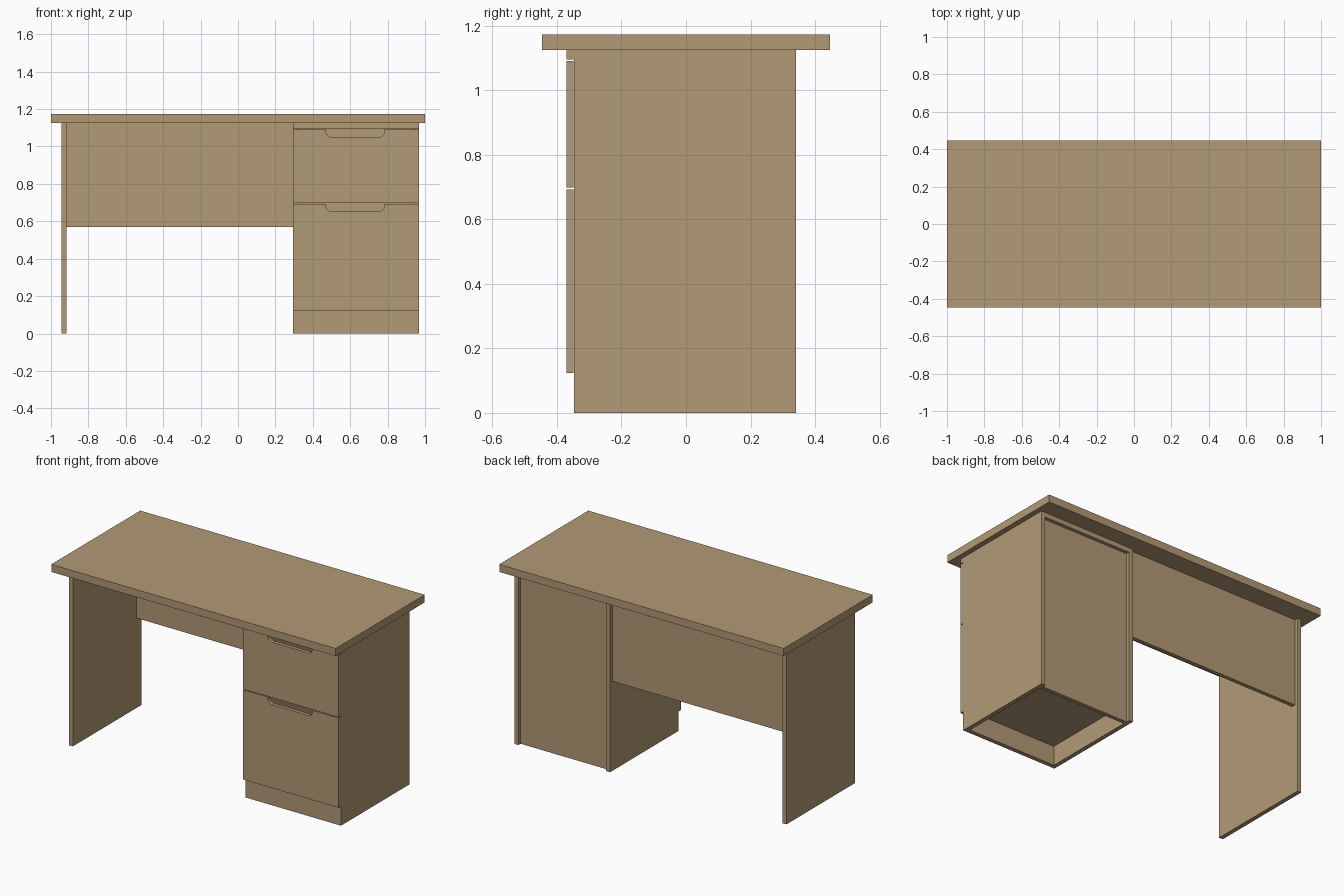
import bpy, bmesh, math

if "Cube" in bpy.data.objects:
    bpy.data.objects.remove(bpy.data.objects["Cube"])

wood = bpy.data.materials.new("light_wood")
wood.diffuse_color = (0.45, 0.32, 0.178, 1)
wood.use_nodes = True
wood.node_tree.nodes["Principled BSDF"].inputs["Base Color"].default_value = wood.diffuse_color


def finish(name, bm):
    bmesh.ops.recalc_face_normals(bm, faces=bm.faces)
    me = bpy.data.meshes.new(name)
    bm.to_mesh(me)
    bm.free()
    me.materials.append(wood)
    ob = bpy.data.objects.new(name, me)
    bpy.context.collection.objects.link(ob)
    return ob


def board(name, x, y, z):
    bm = bmesh.new()
    bmesh.ops.create_cube(bm, size=1)
    for v in bm.verts:
        for i, (a, b) in enumerate((x, y, z)):
            v.co[i] = a if v.co[i] < 0 else b
    return finish(name, bm)


def drawer_front(name, z0, z1):
    # front outline with a rounded grip notch in the top edge
    xa, xb, na, nb, depth, r = XL, XR, 0.47, 0.783, 0.04, 0.03
    pts = [(xa, z0), (xb, z0), (xb, z1), (nb, z1)]
    zc = z1 - depth + r
    for k in range(7):
        a = math.radians(-15 * k)
        pts.append((nb - r + r * math.cos(a), zc + r * math.sin(a)))
    for k in range(7):
        a = math.radians(-90 - 15 * k)
        pts.append((na + r + r * math.cos(a), zc + r * math.sin(a)))
    pts += [(na, z1), (xa, z1)]
    bm = bmesh.new()
    f = bm.faces.new([bm.verts.new((x, YD, z)) for x, z in pts])
    ext = bmesh.ops.extrude_face_region(bm, geom=[f])
    for g in ext["geom"]:
        if isinstance(g, bmesh.types.BMVert):
            g.co.y = YF - 0.001
    return finish(name, bm)


T = 0.027                       # board thickness
XL, XR = 0.295, 0.967           # cabinet sides
YD, YF, YB = -0.371, -0.347, 0.341
ZT = 1.125                      # underside of the desk top
RY = (YB - 0.047, YB - 0.022)   # recessed back panels

# top, leg and modesty panel
board("desk_top", (-1, 1), (-0.447, 0.447), (ZT, 1.173))
board("leg_panel", (-0.945, -0.918), (YF, YB), (0, ZT))
board("modesty_panel", (-0.918, XL), RY, (0.57, ZT))

# cabinet shell
board("cabinet_lid", (XL, XR), (YD, YB), (ZT - 0.03, ZT))
board("cabinet_inner_side", (XL, XL + T), (YF, YB), (0, ZT - 0.03))
board("cabinet_outer_side", (XR - T, XR), (YF, YB), (0, ZT - 0.03))
board("cabinet_back", (XL + T, XR - T), RY, (0, ZT - 0.03))
board("cabinet_floor", (XL + T, XR - T), (YF, RY[0]), (0.123, 0.15))
board("plinth", (XL + T, XR - T), (YF, YF + T), (0, 0.123))

# drawer fronts
drawer_front("lower_drawer_front", 0.123, 0.693)
drawer_front("upper_drawer_front", 0.698, 1.09)
